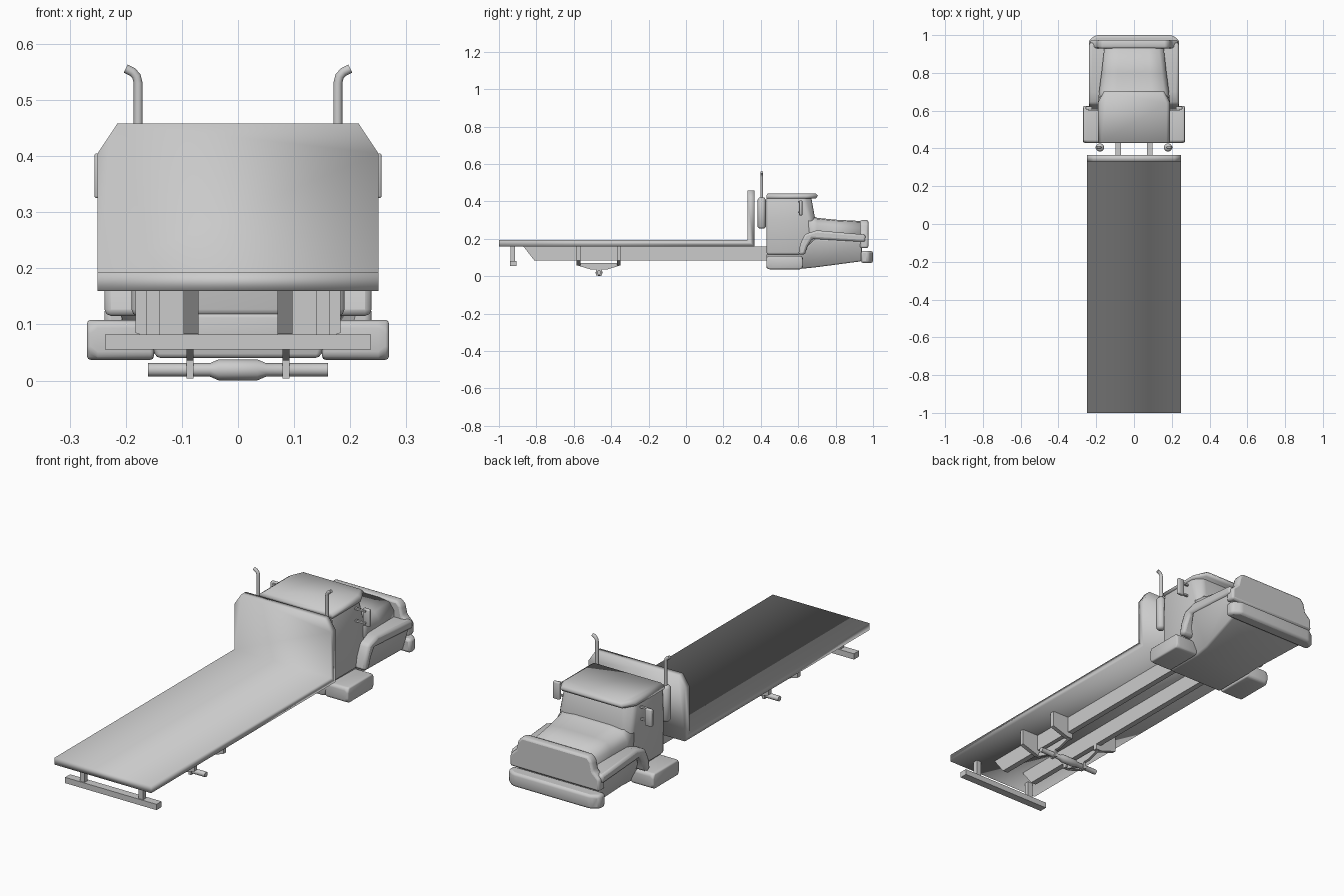
import bpy, bmesh, math
from mathutils import Vector

cube = bpy.data.objects.get("Cube")
if cube:
    bpy.data.objects.remove(cube, do_unlink=True)

grey = bpy.data.materials.new("plain_grey")
grey.use_nodes = True
grey.diffuse_color = (0.6, 0.6, 0.6, 1)
grey.node_tree.nodes["Principled BSDF"].inputs["Base Color"].default_value = (0.6, 0.6, 0.6, 1)


def make(name, verts, faces, bevel=0, angle=None, mirror=False):
    """Mesh object with smooth shading, optional bevel and left-right mirror."""
    me = bpy.data.meshes.new(name)
    bm = bmesh.new()
    vs = [bm.verts.new(v) for v in verts]
    for f in faces:
        bm.faces.new([vs[i] for i in f])
    bmesh.ops.recalc_face_normals(bm, faces=bm.faces)
    bm.to_mesh(me)
    bm.free()
    me.materials.append(grey)
    ob = bpy.data.objects.new(name, me)
    bpy.context.collection.objects.link(ob)
    bpy.ops.object.select_all(action="DESELECT")
    ob.select_set(True)
    bpy.context.view_layer.objects.active = ob
    if angle:
        bpy.ops.object.shade_smooth_by_angle(angle=math.radians(angle))
    else:
        bpy.ops.object.shade_smooth()
    if bevel:
        mod = ob.modifiers.new("soft_edges", "BEVEL")
        mod.width, mod.segments, mod.limit_method = bevel, 2, "ANGLE"
    if mirror:
        mod = ob.modifiers.new("other_side", "MIRROR")
        mod.use_clip = False
        mod.use_mirror_merge = False
    return ob


def loft(name, rings, **kw):
    """Skin equal-length closed rings and cap both ends."""
    n = len(rings[0])
    verts = [p for r in rings for p in r]
    faces = [[k * n + i, k * n + (i + 1) % n, (k + 1) * n + (i + 1) % n, (k + 1) * n + i]
             for k in range(len(rings) - 1) for i in range(n)]
    faces += [list(range(n)), [len(verts) - n + i for i in range(n)]]
    return make(name, verts, faces, **kw)


def box(name, x, y, z, **kw):
    return loft(name, [[(x[0], y[0], h), (x[1], y[0], h), (x[1], y[1], h), (x[0], y[1], h)]
                       for h in z], **kw)


def both(half):
    """Complete a half outline of pairs with its mirror image."""
    return half + [(-a, b) for a, b in reversed(half)]


def section(y, half):
    return [(a, y, b) for a, b in both(half)]


def plan(z, half):
    return [(a, b, z) for a, b in both(half)]


def side(name, x0, x1, profile, **kw):
    """Extrude a side profile of (y, z) across x."""
    return loft(name, [[(x, a, b) for a, b in profile] for x in (x0, x1)], **kw)


def tube(name, path, radii, sides=12, **kw):
    rings = []
    for i, p in enumerate(path):
        d = (Vector(path[min(i + 1, len(path) - 1)]) - Vector(path[max(i - 1, 0)])).normalized()
        u = d.cross(Vector((0, 1, 0))).normalized()
        v = d.cross(u)
        rings.append([Vector(p) + radii[i] * (math.cos(t) * u + math.sin(t) * v)
                      for t in (math.tau * k / sides for k in range(sides))])
    return loft(name, rings, **kw)


# Flat deck and headboard as one softly shaded L-shaped sheet
right = [(.25, -1, .16), (.25, -1, .193), (.25, .33, .193), (.25, .33, .405), (.215, .33, .458),
         (.215, .365, .458), (.25, .365, .405), (.25, .365, .16)]
deck = right + [(-x, y, z) for x, y, z in right]
make("deck_and_headboard", deck,
     [[0, 1, 2, 3, 6, 7], [3, 4, 5, 6], [8, 9, 10, 11, 14, 15], [11, 12, 13, 14],
      [0, 1, 9, 8], [1, 2, 10, 9], [2, 3, 4, 12, 11, 10], [4, 5, 13, 12],
      [7, 6, 5, 13, 14, 15], [0, 7, 15, 8]])

# Chassis rails, tapered at the tail
side("chassis_rail", .07, .097, [(-.87, .16), (-.81, .083), (.5, .083), (.5, .16)], mirror=True, angle=40)

# Rear bumper bar on two posts
box("rear_bumper", (-.237, .237), (-.942, -.905), (.055, .082), angle=40)
box("rear_bumper_post", (.139, .164), (-.937, -.914), (.07, .165), mirror=True, angle=40)

# Spring hangers, leaf springs and rear axle
for name, y in (("rear_hanger", -.585), ("front_hanger", -.37)):
    loft(name, [[(.07, k, .16), (.183, k, .16), (.183, k, .085), (.1, k, .058), (.07, k, .058)]
                for k in (y, y + .02)], mirror=True, angle=40)
side("leaf_spring", .079, .092, [(-.58, .07), (-.58, .057), (-.51, .036), (-.42, .036),
                                 (-.355, .057), (-.355, .07)], mirror=True, angle=40)
box("axle_clamp", (.079, .092), (-.48, -.45), (.004, .06), mirror=True, angle=40)
tube("rear_axle", [(x, -.465, .019) for x in (-.16, -.05, -.035, .035, .05, .16)],
     [.012, .012, .0185, .0185, .012, .012], angle=40)

# Cab shell with wrapped windscreen, and its roof with visor
loft("cab_body", [plan(.115, [(.19, .43), (.19, .67), (.16, .69)]),
                  plan(.31, [(.19, .43), (.19, .665), (.16, .69)]),
                  plan(.43, [(.185, .43), (.185, .63), (.15, .668)])], bevel=.012)
loft("cab_roof", [plan(.415, [(.188, .43), (.188, .64), (.155, .695)]),
                  plan(.43, [(.19, .43), (.19, .645), (.158, .705)]),
                  plan(.442, [(.172, .435), (.172, .64), (.148, .695)])])

# Hood, sweeping up towards the windscreen
loft("hood", [section(y, [(w, .15), (w, z - .04), (w - .025, z - .006), (w * .5, z)])
              for y, w, z in ((.65, .19, .34), (.7, .185, .312), (.8, .172, .302), (.95, .155, .294))])

# Fenders arched over the front wheels
side("fender", .14, .238, [(.6, .115), (.635, .115), (.65, .16), (.675, .2), (.96, .182),
                           (.96, .222), (.7, .245), (.635, .225), (.61, .17)],
     bevel=.012, mirror=True, angle=50)

# Closed underbody, widening upwards into the wheel arches
loft("underbody", [section(y, [(a, z), (b, t)]) for y, a, z, b, t in
                   ((.43, .145, .04, .18, .12), (.62, .145, .04, .19, .13),
                    (.69, .15, .047, .232, .2), (.94, .2, .08, .23, .187))], bevel=.008)

# Stepped grille surround and wrap-round front bumper
loft("grille_surround", [section(y, [(.232, .15), (.232, .205), (.2, .235), (.19, .28), (.17, .3)])
                         for y in (.93, .975)], bevel=.01, angle=50)
loft("front_bumper", [plan(z, [(.238, .935), (.238, .975), (.2, 1)]) for z in (.07, .135)],
     bevel=.012, angle=50)

# Side tanks with chamfered ends
loft("side_tank", [[(x, y, z) for y, z in
                    ((.43, .037 + c), (.43, .108 - c), (.44, .108), (.615, .108),
                     (.625, .108 - c), (.625, .037 + c), (.615, .037), (.44, .037))]
                   for x, c in ((.15, .008), (.25, .008), (.269, .022))], bevel=.006, mirror=True)

# Exhaust mufflers with stacks bent outwards
tube("muffler", [(.18, .405, z) for z in (.255, .265, .41, .422)], [.014, .022, .022, .012], mirror=True)
tube("exhaust_stack", [(.178, .405, .4), (.178, .405, .53), (.181, .405, .542), (.188, .405, .55),
                       (.2, .405, .556)], [.008] * 5, mirror=True, angle=60)

# Door mirrors on two arms
box("mirror", (.222, .256), (.605, .622), (.325, .405), bevel=.004, mirror=True)
for name, z in (("upper_mirror_arm", .393), ("lower_mirror_arm", .337)):
    box(name, (.18, .24), (.598, .608), (z, z + .008), mirror=True, angle=40)
